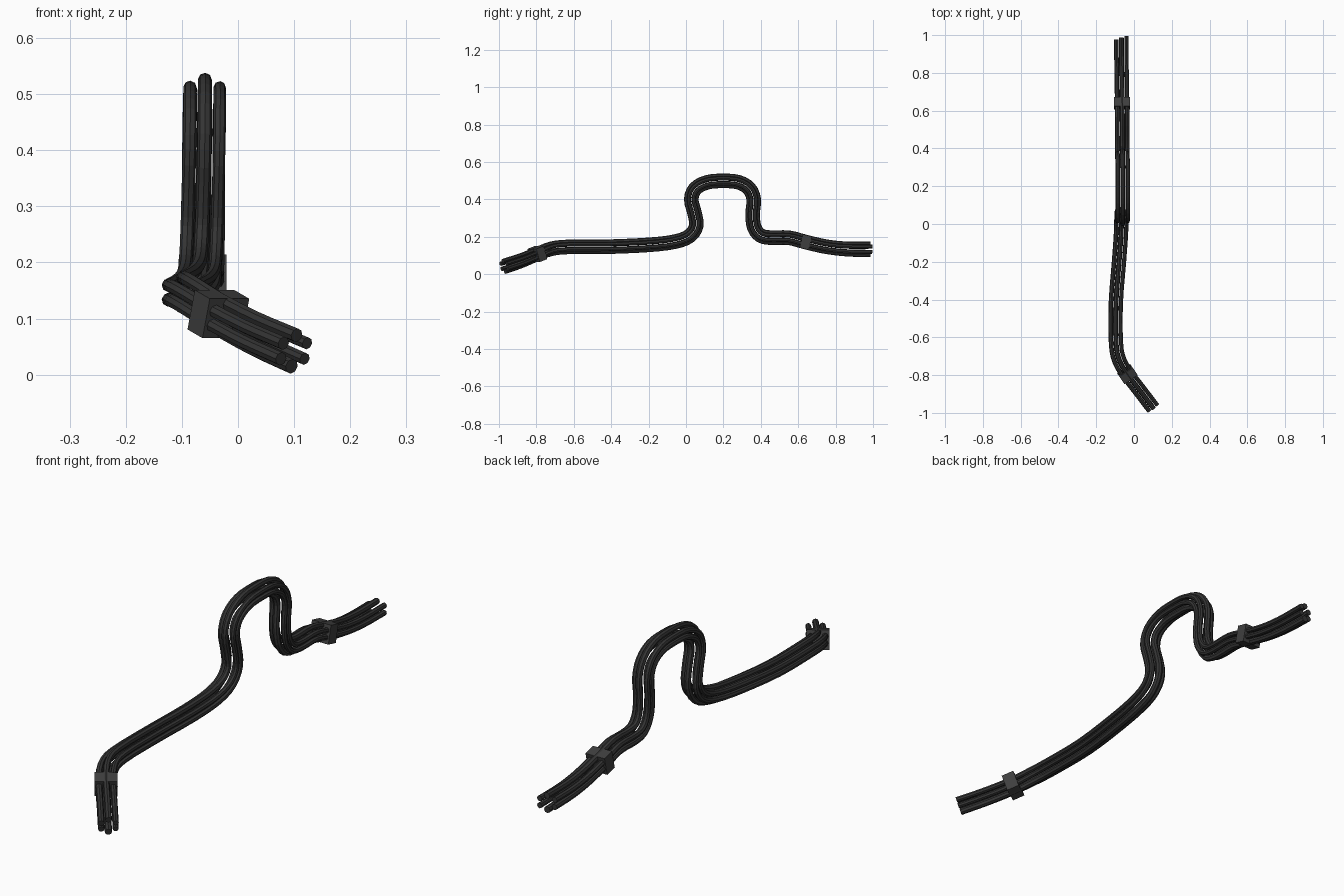
import bpy, math
from mathutils import Vector, Matrix

cube = bpy.data.objects.get("Cube")
if cube:
    bpy.data.objects.remove(cube, do_unlink=True)


def material(name, value):
    m = bpy.data.materials.new(name)
    m.use_nodes = True
    col = (value, value, value, 1)
    m.diffuse_color = col
    m.node_tree.nodes["Principled BSDF"].inputs["Base Color"].default_value = col
    return m


rubber = material("black rubber", 0.035)
clamp_mat = material("dark grey clamp", 0.05)

# Centre line of the bundle, front to back
path = [Vector(p) for p in [
    (.10, -.972, .042), (.03, -.88, .073), (-.035, -.795, .108), (-.078, -.72, .136),
    (-.095, -.63, .146), (-.096, -.42, .147), (-.079, -.2, .157), (-.069, -.06, .174),
    (-.066, .02, .205), (-.064, .055, .26), (-.062, .045, .33), (-.06, .028, .40),
    (-.059, .05, .458), (-.059, .115, .492), (-.059, .2, .499), (-.059, .28, .492),
    (-.06, .338, .458), (-.061, .362, .40), (-.061, .356, .32), (-.061, .365, .25),
    (-.062, .40, .206), (-.062, .46, .195), (-.062, .55, .195), (-.063, .64, .172),
    (-.064, .75, .147), (-.066, .86, .135), (-.067, .986, .133)]]


def sample(t):
    """Catmull-Rom point on the centre line, t counted in path points."""
    i = min(int(t), len(path) - 2)
    u = t - i
    b, c = path[i], path[i + 1]
    a = path[i - 1] if i else 2 * b - c
    d = path[i + 2] if i + 2 < len(path) else 2 * c - b
    return 0.5 * (2 * b + (c - a) * u + (2 * a - 5 * b + 4 * c - d) * u * u
                  + (3 * b - a - 3 * c + d) * u ** 3)


def frame(t):
    """Position, sideways, along and up directions at t."""
    p = sample(t)
    along = (sample(min(t + .05, len(path) - 1)) - sample(max(t - .05, 0))).normalized()
    if p.y < -.3:
        side = Vector((-along.y, along.x, 0)) * -1
        if side.x < 0:
            side.negate()
    else:
        side = Vector((1, 0, 0))
        side -= along * side.dot(along)
    side.normalize()
    return p, side, along, side.cross(along)


# Cables: sideways offset, up offset, radius
cables = {
    "top_cable": (0, .0265, .0125),
    "bottom_cable": (0, -.0255, .0135),
    "left_upper_cable": (.0265, .013, .011),
    "left_lower_cable": (.0265, -.013, .011),
    "right_upper_cable": (-.0265, .013, .012),
    "right_lower_cable": (-.0265, -.013, .012),
}
STEPS = 3
total = (len(path) - 1) * STEPS
for name, (dx, dz, radius) in cables.items():
    curve = bpy.data.curves.new(name, 'CURVE')
    curve.dimensions = '3D'
    curve.bevel_depth = radius
    curve.bevel_resolution = 2
    curve.use_fill_caps = True
    spline = curve.splines.new('POLY')
    spline.points.add(total)
    spline.use_smooth = False
    for i, pt in enumerate(spline.points):
        p, side, along, up = frame(i / STEPS)
        spread = 1 + .12 * max(0, (abs(p.y) - .8) / .2)
        q = p + side * dx + up * dz * spread
        if i == total:
            q.y += dx * .37  # slanted cut at the back
        pt.co = (*q, 1)
    curve.materials.append(rubber)
    ob = bpy.data.objects.new(name, curve)
    bpy.context.collection.objects.link(ob)
    bpy.ops.object.select_all(action='DESELECT')
    ob.select_set(True)
    bpy.context.view_layer.objects.active = ob
    bpy.ops.object.convert(target='MESH')

# Box clamps around the bundle
for name, t in (("front_clamp", 2), ("back_clamp", 23)):
    p, side, along, up = frame(t)
    bpy.ops.mesh.primitive_cube_add(size=1)
    ob = bpy.context.object
    ob.name = name
    rot = Matrix((side, along, up)).transposed()
    ob.data.transform(Matrix.Translation(p) @ rot.to_4x4()
                      @ Matrix.Diagonal((.085, .05, .074, 1)))
    ob.data.materials.append(clamp_mat)
